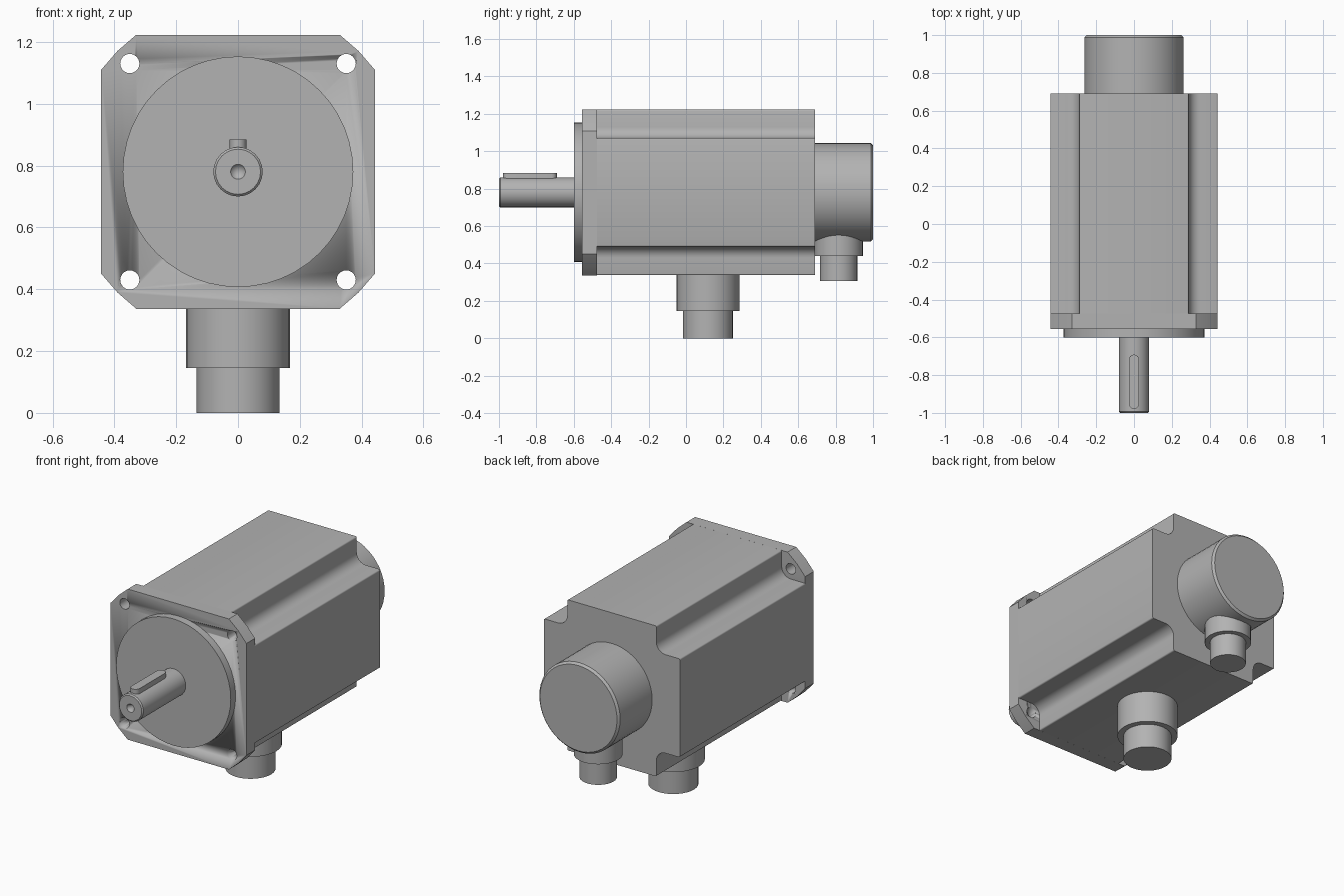
import bpy, bmesh, math
from mathutils import Vector, Matrix

cube = bpy.data.objects.get("Cube")
if cube:
    bpy.data.objects.remove(cube)

AXIS_Z = 0.78          # height of the shaft axis
HALF = 0.443           # half width of the square housing

metal = bpy.data.materials.new("plain grey metal")
grey = (0.45, 0.45, 0.45, 1)
metal.diffuse_color = grey
metal.use_nodes = True
metal.node_tree.nodes["Principled BSDF"].inputs["Base Color"].default_value = grey


def finish(name, bm):
    bmesh.ops.remove_doubles(bm, verts=bm.verts, dist=1e-5)
    bmesh.ops.recalc_face_normals(bm, faces=bm.faces)
    mesh = bpy.data.meshes.new(name)
    bm.to_mesh(mesh)
    bm.free()
    mesh.materials.append(metal)
    ob = bpy.data.objects.new(name, mesh)
    bpy.context.collection.objects.link(ob)
    bpy.ops.object.select_all(action='DESELECT')
    ob.select_set(True)
    bpy.context.view_layer.objects.active = ob
    bpy.ops.object.shade_smooth_by_angle(angle=math.radians(35))
    return ob


def lathe(name, profile, origin, axis, sides=32):
    """Turn (radius, distance along axis) points around an axis."""
    bm = bmesh.new()
    verts = [bm.verts.new((r, 0, t)) for r, t in profile]
    edges = [bm.edges.new(pair) for pair in zip(verts, verts[1:])]
    bmesh.ops.spin(bm, geom=verts + edges, cent=(0, 0, 0), axis=(0, 0, 1),
                   angle=math.tau, steps=sides, use_merge=True)
    turn = Vector((0, 0, 1)).rotation_difference(Vector(axis)).to_matrix().to_4x4()
    bm.transform(Matrix.Translation(origin) @ turn)
    return finish(name, bm)


def prism(name, outline, offset):
    """Extrude a closed outline by an offset."""
    bm = bmesh.new()
    face = bm.faces.new([bm.verts.new(p) for p in outline])
    new = bmesh.ops.extrude_face_region(bm, geom=[face])["geom"]
    bmesh.ops.translate(bm, vec=offset,
                        verts=[v for v in new if isinstance(v, bmesh.types.BMVert)])
    return finish(name, bm)


def arc(cx, cy, r, start, end, steps):
    return [(cx + r * math.cos(a), cy + r * math.sin(a))
            for a in (math.radians(start + (end - start) * i / steps)
                      for i in range(steps + 1))]


def four_corners(corner, y):
    """Repeat one corner outline around the shaft axis."""
    points = []
    for c, s in ((1, 0), (0, 1), (-1, 0), (0, -1)):
        points += [(c * x - s * z, y, AXIS_Z + s * x + c * z) for x, z in corner]
    return points


# Housing with a filleted channel along each long edge
channel = ([(HALF, 0.282)] + arc(HALF - 0.008, 0.282, 0.008, 30, 90, 2)
           + arc(0.35, 0.35, 0.06, 270, 180, 8)
           + arc(0.282, HALF - 0.008, 0.008, 0, 60, 2) + [(0.282, HALF)])
prism("motor_housing", four_corners(channel, -0.475), (0, 1.165, 0))

# Front flange with clipped corners and four bolt holes
clipped = arc(0, 0, 0.552, 36.6, 53.4, 2)
flange = prism("front_flange", four_corners(clipped, -0.555), (0, 0.08, 0))
for sx in (-1, 1):
    for sz in (-1, 1):
        cutter = lathe("bolt_hole_cutter", [(0, 0), (0.031, 0), (0.031, 0.2), (0, 0.2)],
                       (sx * 0.35, -0.62, AXIS_Z + sz * 0.35), (0, 1, 0), 24)
        cutter.hide_render = True
        bpy.context.view_layer.objects.active = flange
        mod = flange.modifiers.new("bolt_hole", 'BOOLEAN')
        mod.operation = 'DIFFERENCE'
        mod.solver = 'EXACT'
        mod.object = cutter
        # keep the cut ahead of the smoothing modifier
        bpy.ops.object.modifier_move_to_index(modifier=mod.name, index=0)
        bpy.ops.object.modifier_apply(modifier=mod.name)
        bpy.data.objects.remove(cutter)

# Pilot disc and shaft with a centre-drilled tip
BACK = (0, 1, 0)
lathe("pilot_disc", [(0, 0), (0.373, 0), (0.373, 0.045), (0, 0.045)],
      (0, -0.6, AXIS_Z), BACK, 48)
lathe("shaft", [(0, 0.03), (0.024, 0), (0.073, 0), (0.08, 0.007), (0.08, 0.41), (0, 0.41)],
      (0, -1, AXIS_Z), BACK, 24)

# Shaft key with round ends
slot = arc(0, -0.718, 0.027, 0, 180, 8) + arc(0, -0.952, 0.027, 180, 360, 8)
prism("shaft_key", [(x, y, 0.82) for x, y in slot], (0, 0, 0.065))

# Encoder cap at the rear
lathe("encoder_cap", [(0, 0), (0.263, 0), (0.263, 0.298), (0.251, 0.31), (0, 0.31)],
      (0, 0.69, AXIS_Z), BACK, 48)

# Stepped cable connectors pointing down
DOWN = (0, 0, -1)
lathe("encoder_connector", [(0, 0), (0.13, 0), (0.13, 0.2), (0.1, 0.2), (0.1, 0.335), (0, 0.335)],
      (0, 0.816, 0.64), DOWN)
lathe("power_connector", [(0, 0), (0.168, 0), (0.168, 0.195), (0.134, 0.195), (0.134, 0.34), (0, 0.34)],
      (0, 0.117, 0.34), DOWN)
